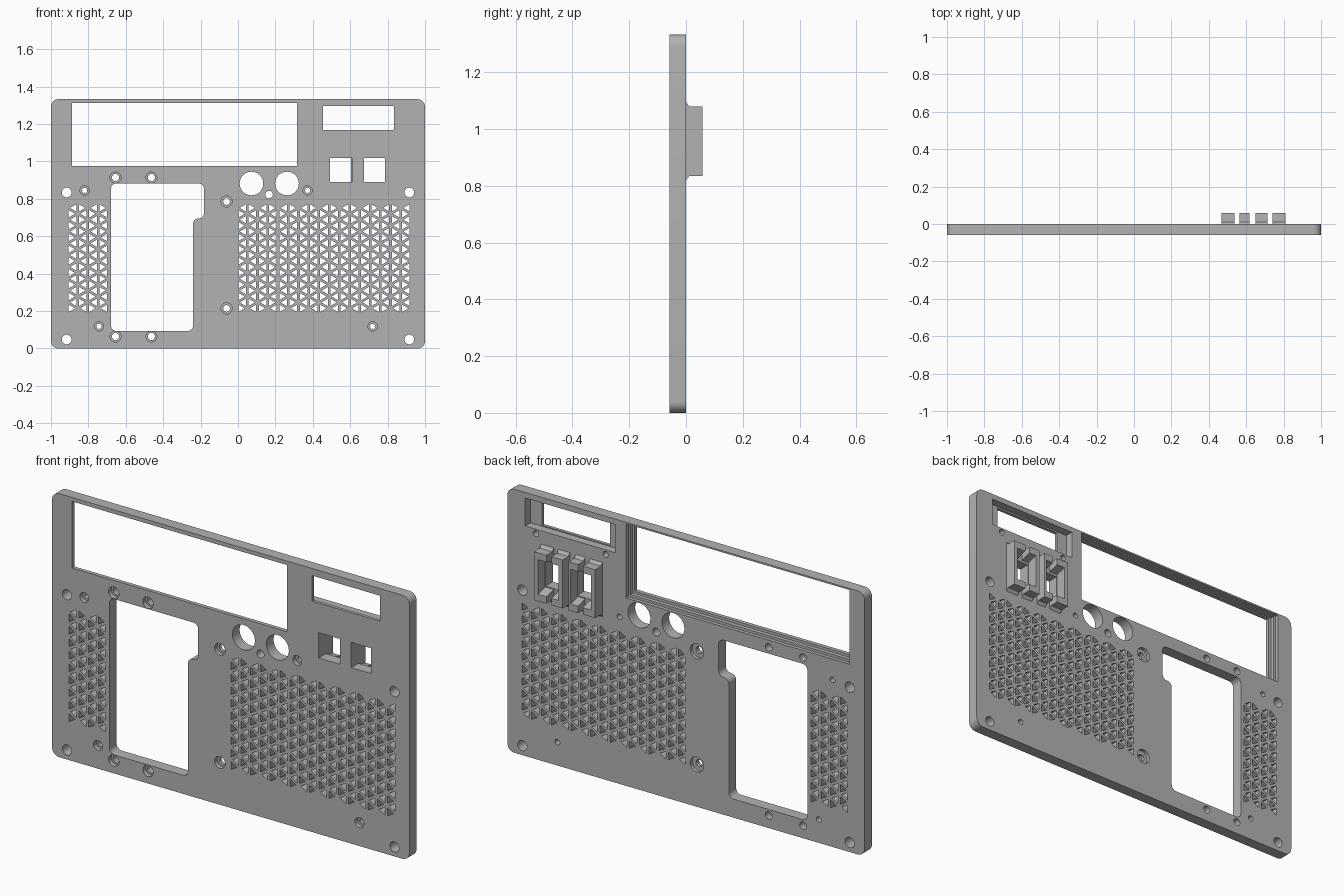
import bpy, bmesh, math
from mathutils import Vector

if "Cube" in bpy.data.objects:
    bpy.data.objects.remove(bpy.data.objects["Cube"], do_unlink=True)

FRONT, BACK = -0.058, 0.0

grey = bpy.data.materials.new("plain_grey")
grey.use_nodes = True
grey.diffuse_color = (0.45, 0.45, 0.45, 1)
grey.node_tree.nodes["Principled BSDF"].inputs["Base Color"].default_value = grey.diffuse_color


def prism(bm, pts, lo, hi, axis="y"):
    """Extrude a profile: (x, z) points along y, or (y, z) points along x."""
    def place(p, d):
        return (p[0], d, p[1]) if axis == "y" else (d, p[0], p[1])
    a = [bm.verts.new(place(p, lo)) for p in pts]
    b = [bm.verts.new(place(p, hi)) for p in pts]
    bm.faces.new(a)
    bm.faces.new(b[::-1])
    n = len(pts)
    for i in range(n):
        j = (i + 1) % n
        bm.faces.new((a[j], a[i], b[i], b[j]))


def rect(x0, x1, z0, z1):
    return [(x0, z0), (x1, z0), (x1, z1), (x0, z1)]


def circle(x, z, r, n=32):
    return [(x + r * math.cos(math.tau * i / n), z + r * math.sin(math.tau * i / n)) for i in range(n)]


def rounded(pts, r, steps=8):
    """Round every right-angled corner of an outline."""
    out = []
    for i, p in enumerate(pts):
        p = Vector(p)
        d1 = (Vector(pts[i - 1]) - p).normalized()
        d2 = (Vector(pts[(i + 1) % len(pts)]) - p).normalized()
        mid = p + r * (d1 + d2)
        for k in range(steps + 1):
            t = math.pi / 2 * k / steps
            out.append(tuple(mid - r * (d2 * math.cos(t) + d1 * math.sin(t))))
    return out


def make_object(bm, name):
    bmesh.ops.recalc_face_normals(bm, faces=bm.faces)
    mesh = bpy.data.meshes.new(name)
    bm.to_mesh(mesh)
    bm.free()
    mesh.materials.append(grey)
    ob = bpy.data.objects.new(name, mesh)
    bpy.context.collection.objects.link(ob)
    return ob


def activate(ob):
    bpy.ops.object.select_all(action="DESELECT")
    ob.select_set(True)
    bpy.context.view_layer.objects.active = ob


def cut(target, bm):
    cutter = make_object(bm, "cutter")
    cutter.hide_render = True
    mod = target.modifiers.new("cut", "BOOLEAN")
    mod.operation = "DIFFERENCE"
    mod.solver = "EXACT"
    mod.object = cutter
    activate(target)
    bpy.ops.object.modifier_apply(modifier=mod.name)
    bpy.data.objects.remove(cutter, do_unlink=True)


def vent(bm, x0, columns, col=0.0547, z_top=0.72, rib=0.007):
    """Triangular lattice with vertical ribs, zigzag at top and bottom."""
    side = col * 2 / math.sqrt(3)
    z_low = z_top - 7.5 * side
    for c in range(columns):
        for k in range(-2, 19):
            z = z_top - k * side / 2
            if not z_low - 0.6 * side < z < z_top + 0.6 * side:
                continue
            # alternate triangles point left and right
            left = (c + k) % 2 == 1
            xl, xr = x0 + c * col, x0 + (c + 1) * col
            base, tip = (xr, xl) if left else (xl, xr)
            mid_x = base + (tip - base) / 3
            shrink = 1 - rib / (col / 3)
            tri = [(base, z - side / 2), (base, z + side / 2), (tip, z)]
            prism(bm, [(mid_x + (x - mid_x) * shrink, z + (w - z) * shrink) for x, w in tri], -0.1, 0.1)


# Plate with rounded corners
bm = bmesh.new()
prism(bm, rounded(rect(-1, 1, 0, 1.333), 0.04), FRONT, BACK)
plate = make_object(bm, "panel_plate")

# Openings right through the plate
through = [
    rect(-0.888, 0.316, 0.976, 1.313),
    rect(0.455, 0.834, 1.168, 1.297),
    rect(0.492, 0.61, 0.89, 1.018),
    rect(0.674, 0.786, 0.89, 1.018),
    rounded([(-0.679, 0.094), (-0.24, 0.094), (-0.24, 0.695),
             (-0.182, 0.695), (-0.182, 0.882), (-0.679, 0.882)], 0.028),
    circle(0.072, 0.882, 0.063, 48),
    circle(0.262, 0.882, 0.063, 48),
    circle(0.166, 0.823, 0.02),
]
corner_holes = [(x, z) for x in (-0.916, 0.916) for z in (0.048, 0.834)]
bracket_screws = [(x, z) for x in (-0.655, -0.463) for z in (0.064, 0.914)]
middle_screws = [(-0.061, 0.214), (-0.061, 0.786)]
small_screws = [(-0.82, 0.845), (0.372, 0.845), (-0.743, 0.118), (0.72, 0.118)]
for holes, r in ((corner_holes, 0.026), (bracket_screws, 0.019),
                 (middle_screws, 0.018), (small_screws, 0.014)):
    through += [circle(x, z, r) for x, z in holes]

bm = bmesh.new()
for outline in through:
    prism(bm, outline, -0.1, 0.1)
vent(bm, -0.912, 4)
vent(bm, -0.005, 17)
cut(plate, bm)

# Screw head recesses, rear rebates and blind holes
bm = bmesh.new()
for holes, r in ((bracket_screws, 0.029), (middle_screws, 0.03), (small_screws, 0.025)):
    for x, z in holes:
        prism(bm, circle(x, z, r), -0.1, FRONT + 0.022)
for x, z in middle_screws:
    prism(bm, circle(x, z, 0.038), BACK - 0.018, 0.1)
for x in (0.45, 0.84):
    prism(bm, circle(x, 1.14, 0.015), BACK - 0.035, 0.1)
prism(bm, rect(-0.915, 0.335, 0.95, 1.325), BACK - 0.018, 0.1)
prism(bm, rect(0.395, 0.9, 1.163, 1.305), BACK - 0.042, 0.1)
cut(plate, bm)

# Inner step of the large window
bm = bmesh.new()
prism(bm, rect(-0.902, 0.326, 0.963, 1.319), BACK - 0.038, 0.1)
cut(plate, bm)
activate(plate)
bpy.ops.object.shade_smooth_by_angle(angle=math.radians(30))

# Socket holders on the back: side walls with lugs above and below
wall = [(0, 0.82), (0.012, 0.835), (0.058, 0.835), (0.058, 1.08), (0.012, 1.08), (0, 1.095)]
top_lug = [(0, 1.03), (0.058, 1.045), (0.058, 1.08), (0.012, 1.08), (0, 1.095)]
low_lug = [(y, 1.915 - z) for y, z in top_lug]
holders = [(0.468, 0.49, 0.537), (0.617, 0.605, 0.564), (0.65, 0.672, 0.713), (0.81, 0.788, 0.74)]
for i, (outer, inner, slot) in enumerate(holders):
    bm = bmesh.new()
    prism(bm, wall, outer, inner, "x")
    prism(bm, top_lug, inner, slot, "x")
    prism(bm, low_lug, inner, slot, "x")
    make_object(bm, f"socket_holder_{i + 1}")
